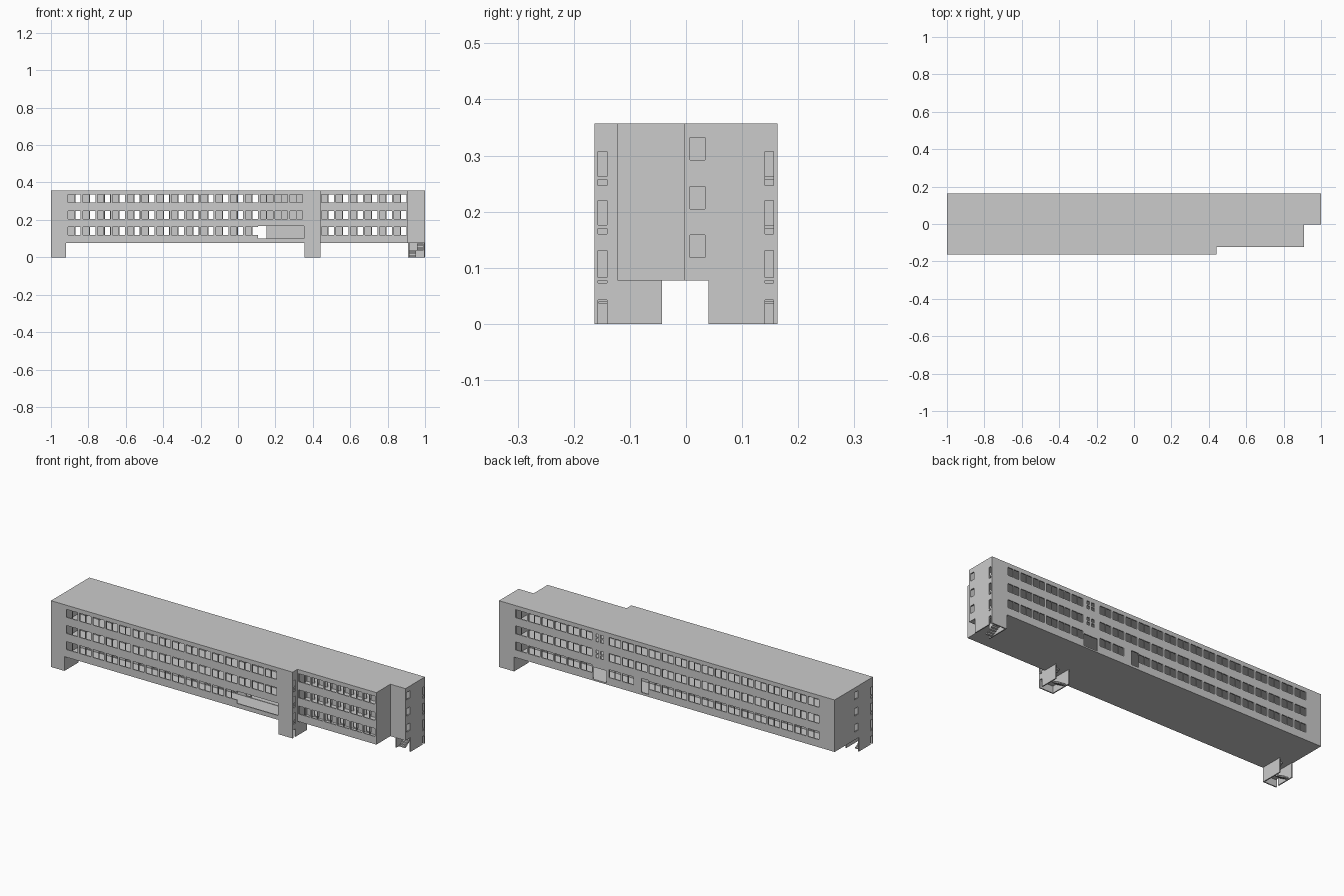
import bpy, bmesh

if "Cube" in bpy.data.objects:
    bpy.data.objects.remove(bpy.data.objects["Cube"])

T = 0.006                      # wall thickness
Z0, Z1 = 0.077, 0.357          # underside and roof height
ROWS = [0.118, 0.205, 0.292]   # window sill of each storey
WH = 0.043                     # window height
TALL = [(-0.01, 0.043), (0.073, 0.131), (0.160, 0.220), (0.247, 0.307)]


def finish(name, bm, solid=False):
    me = bpy.data.meshes.new(name)
    bm.to_mesh(me)
    bm.free()
    ob = bpy.data.objects.new(name, me)
    bpy.context.collection.objects.link(ob)
    if solid:
        m = ob.modifiers.new("thickness", 'SOLIDIFY')
        m.thickness, m.offset = T, -1
    return ob


def wall(name, p0, p1, z0, z1, holes=()):
    """Upright wall from p0 to p1 (outside on the right hand), holes = (a0, a1, z0, z1) along its axis."""
    ax = 0 if abs(p1[0] - p0[0]) > abs(p1[1] - p0[1]) else 1
    lo, hi = sorted((p0[ax], p1[ax]))
    flip = p1[ax] < p0[ax]

    def cuts(a, b, vals):
        return sorted({round(v, 4) for v in vals if a < v < b} | {round(a, 4), round(b, 4)})
    A = cuts(lo, hi, [v for h in holes for v in h[:2]])
    Z = cuts(z0, z1, [v for h in holes for v in h[2:]])
    bm = bmesh.new()
    verts = {}

    def vert(a, z):
        if (a, z) not in verts:
            verts[a, z] = bm.verts.new((a, p0[1], z) if ax == 0 else (p0[0], a, z))
        return verts[a, z]
    for a, b in zip(A, A[1:]):
        for c, d in zip(Z, Z[1:]):
            m, n = (a + b) / 2, (c + d) / 2
            if any(h[0] < m < h[1] and h[2] < n < h[3] for h in holes):
                continue
            q = [vert(a, c), vert(b, c), vert(b, d), vert(a, d)]
            bm.faces.new(q[::-1] if flip else q)
    return finish(name, bm, True)


def prism(name, pts, z0, z1, s=1.0):
    bm = bmesh.new()
    f = bm.faces.new([bm.verts.new((x * s, y * s, z0)) for x, y in pts])
    up = bmesh.ops.extrude_face_region(bm, geom=[f])['geom']
    bmesh.ops.translate(bm, vec=(0, 0, z1 - z0), verts=[v for v in up if isinstance(v, bmesh.types.BMVert)])
    bmesh.ops.recalc_face_normals(bm, faces=bm.faces)
    return finish(name, bm)


def panes(start, pitch, count, z):
    """Twin-pane windows side by side."""
    out = []
    for i in range(count):
        x = start + pitch * i
        out += [(x + 0.004, x + 0.036, z, z + WH), (x + 0.039, x + 0.071, z, z + WH)]
    return out


# Floor slabs and roof
foot = [(-1, -0.163), (0.44, -0.163), (0.44, -0.122), (0.91, -0.122),
        (0.91, -0.003), (1, -0.003), (1, 0.163), (-1, 0.163)]
prism("ground_slab", foot, Z0, 0.083, 0.999)
prism("roof_slab", foot, 0.350, Z1, 0.9995)
for i, z in enumerate((0.170, 0.257)):
    prism(f"floor_{i + 2}", foot, z, z + 0.006, 0.997)

# Front walls, long and short, with entrance terrace opening
L, P = -0.912, 0.079
front = [(-0.92, 0.355, -0.01, Z0), (0.107, 0.353, 0.10, 0.166)]
right = []
for r, z in enumerate(ROWS):
    front += panes(L, P, 13 if r == 0 else 16, z)
    right += panes(0.443, 0.0775, 6, z)
wall("front_wall", (-1, -0.163), (0.44, -0.163), 0, Z1, front)
wall("front_wall_right", (0.44, -0.122), (0.91, -0.122), Z0, Z1, right)

# Back wall with stair windows and two doorways
back = [(-1, 0.91, -0.01, Z0), (0.36, 0.44, 0.085, 0.150), (0.108, 0.152, 0.09, 0.166)]
for r, z in enumerate(ROWS):
    back += panes(L, P, 13, z) + panes(0.443, 0.0775, 6, z)
    back += panes(L + 13 * P, P, 3, z) if r else panes(L + 14 * P, P, 2, z)
    if r:
        for x in (0.378, 0.406):
            for dz in (0, 0.024):
                back.append((x, x + 0.016, z + dz, z + dz + 0.017))
wall("back_wall", (1, 0.163), (-1, 0.163), 0, Z1, back)

# End walls with corridor windows and tall stair windows
end_r = [(-0.01, 0.04, -0.01, Z0)] + [(0.141, 0.156, a, b) for a, b in TALL]
end_l = [(-0.043, 0.17, -0.01, Z0)] + [(-0.157, -0.141, a, b) for a, b in TALL]
for z in ROWS:
    end_r.append((0.007, 0.034, z, z + 0.040))
    end_l.append((-0.034, -0.007, z, z + 0.040))
wall("right_end_wall", (1, -0.003), (1, 0.163), 0, Z1, end_r)
wall("left_end_wall", (-1, 0.163), (-1, -0.163), 0, Z1, end_l)
wall("right_step_wall", (0.91, -0.122), (0.91, -0.003), Z0, Z1)
wall("right_corner_wall", (0.91, -0.003), (1, -0.003), Z0, Z1)

# Stair core walls, reaching the ground
core = [(-0.157, -0.141, a, b) for a, b in TALL]
wall("middle_core_right_wall", (0.44, -0.163), (0.44, -0.043), 0, Z1, core)
wall("middle_core_left_wall", (0.355, -0.043), (0.355, -0.163), 0, Z1 - 0.003)
wall("left_core_wall", (-0.92, -0.163), (-0.92, -0.043), 0, Z1 - 0.003)
wall("right_core_wall", (0.91, 0.163), (0.91, 0.04), 0, Z1 - 0.003)

# Corridor walls with doorways in line with the windows
doors = []
for z in ROWS:
    xs = [L + P * i for i in range(13)] + [0.443 + 0.0775 * i for i in range(6)]
    doors += [(x + 0.042, x + 0.070, z - 0.030, z + WH) for x in xs]
doors.append((0.107, 0.152, 0.085, 0.166))
lobby = (0.107, 0.353, 0.085, 0.166)
wall("corridor_wall_front", (-0.995, -0.043), (0.905, -0.043), 0.08, 0.352, doors + [lobby])
wall("corridor_wall_back", (0.995, 0.04), (-0.995, 0.04), 0.08, 0.352, doors)


# Half landing and two flights of steps inside each stair foot
def stairs(name, xa, xb, y_open, y_wall):
    xm = (xa + xb) / 2
    s = 1 if y_wall > y_open else -1
    bm = bmesh.new()

    def box(x0, x1, y0, y1, z0, z1):
        g = bmesh.ops.create_cube(bm, size=1)['verts']
        for v in g:
            v.co = ((x0 + x1) / 2 + v.co.x * (x1 - x0), (y0 + y1) / 2 + v.co.y * abs(y1 - y0),
                    (z0 + z1) / 2 + v.co.z * (z1 - z0))
    yl = y_wall - s * 0.035
    box(xa, xb, yl, y_wall, 0.036, 0.040)
    n = 5
    d = (yl - y_open - s * 0.02) / n
    for i in range(n):
        box(xa, xm - 0.003, yl - d * (n - i), yl - d * (n - i - 1), 0.0067 * i, 0.0067 * (i + 1))
        box(xm + 0.003, xb, yl - d * (i + 1), yl - d * i, 0.040 + 0.0067 * i, 0.0467 + 0.0067 * i)
    finish(name, bm)


stairs("left_stairs", -0.993, -0.927, -0.043, -0.156)
stairs("middle_stairs", 0.362, 0.433, -0.043, -0.156)
stairs("right_stairs", 0.917, 0.993, 0.04, 0.156)
